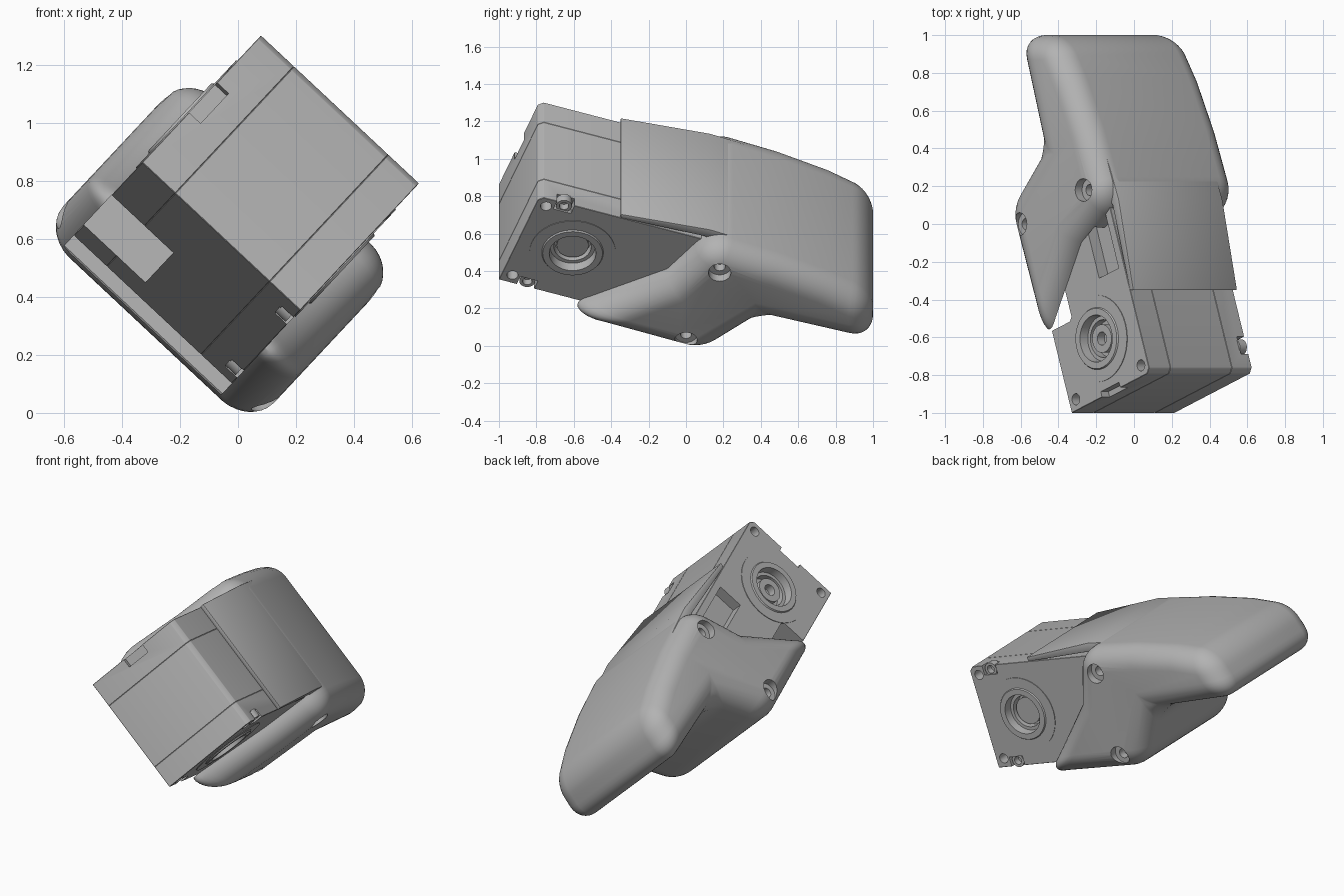
import bpy, bmesh, math
from mathutils import Matrix, Vector

cube = bpy.data.objects.get("Cube")
if cube:
    bpy.data.objects.remove(cube, do_unlink=True)

# One grey plastic for everything
grey = bpy.data.materials.new("grey plastic")
grey.use_nodes = True
COLOUR = (0.45, 0.45, 0.45, 1)
grey.diffuse_color = COLOUR
grey.node_tree.nodes["Principled BSDF"].inputs["Base Color"].default_value = COLOUR

# Frames: the assembly is rolled about y, the motor is also pitched inside it
ROLL = Matrix.Rotation(math.radians(43.1), 4, 'Y')
MOTOR = Matrix.Translation((0, -1, 0.405)) @ Matrix.Rotation(math.radians(-19.6), 4, 'X')
FLAT = Matrix.Identity(4)
LOW, HIGH = -0.831, -0.085          # motor side faces
LENGTH, HEIGHT = 1.03, 0.645
parts = []


def finish(name, bm, frame, keep=True):
    bmesh.ops.recalc_face_normals(bm, faces=bm.faces)
    mesh = bpy.data.meshes.new(name)
    bm.to_mesh(mesh)
    bm.free()
    mesh.transform(frame)
    mesh.materials.append(grey)
    ob = bpy.data.objects.new(name, mesh)
    bpy.context.collection.objects.link(ob)
    if keep:
        parts.append(ob)
    else:
        ob.hide_render = True
    return ob


def prism(name, points, u0, u1, frame=FLAT, keep=True):
    """Extrude a (length, height) outline across the width."""
    bm = bmesh.new()
    face = bm.faces.new([bm.verts.new((u0, a, b)) for a, b in points])
    new = bmesh.ops.extrude_face_region(bm, geom=[face])["geom"]
    bmesh.ops.translate(bm, verts=[g for g in new if isinstance(g, bmesh.types.BMVert)],
                        vec=(u1 - u0, 0, 0))
    return finish(name, bm, frame, keep)


def box(name, u, a, b, frame=FLAT, keep=True):
    outline = [(a[0], b[0]), (a[1], b[0]), (a[1], b[1]), (a[0], b[1])]
    return prism(name, outline, u[0], u[1], frame, keep)


def rod(name, u, a, b, r, frame=FLAT, keep=True):
    bm = bmesh.new()
    place = Matrix.Translation((sum(u) / 2, a, b)) @ Matrix.Rotation(math.pi / 2, 4, 'Y')
    bmesh.ops.create_cone(bm, cap_ends=True, segments=32, radius1=r, radius2=r,
                          depth=abs(u[1] - u[0]), matrix=place)
    return finish(name, bm, frame, keep)


def apply(ob, mod):
    bpy.context.view_layer.objects.active = ob
    bpy.ops.object.modifier_apply(modifier=mod.name)


def cut(ob, cutter):
    mod = ob.modifiers.new("cut", 'BOOLEAN')
    mod.operation, mod.solver, mod.object = 'DIFFERENCE', 'EXACT', cutter
    apply(ob, mod)
    bpy.data.objects.remove(cutter, do_unlink=True)


def bevel(ob, width, segments, angle):
    mod = ob.modifiers.new("round", 'BEVEL')
    mod.width, mod.segments = width, segments
    mod.limit_method, mod.angle_limit = 'ANGLE', math.radians(angle)
    mod.use_clamp_overlap = False
    apply(ob, mod)


# Motor case: three slabs with visible seams
C = 0.025
outline = [(0, 0), (LENGTH, 0), (LENGTH, HEIGHT), (C, HEIGHT), (0, HEIGHT - C)]
slabs = [prism("motor_case_" + n, outline, a, b, MOTOR) for n, a, b in (
    ("right", LOW, -0.675), ("middle", -0.675, -0.23), ("left", -0.23, HIGH))]
for slab in slabs:
    bevel(slab, 0.002, 1, 30)

# Connector pocket under the case
for slab in slabs[:2]:
    cut(slab, box("pocket", (LOW - 0.05, -0.54), (0.46, 0.88), (-0.1, 0.17), MOTOR, False))

# Output horns and screw holes on both sides of the motor
RIM = [(0, -0.11), (0.19, -0.11), (0.19, -0.004), (0.23, -0.004), (0.23, 0.004),
       (0.165, 0.004), (0.16, 0.012), (0.125, 0.012), (0.12, -0.04), (0.1, -0.04), (0.1, -0.09)]
HUBS = {-1: [(0.075, -0.09), (0.075, -0.03), (0.035, -0.03), (0.035, -0.08), (0, -0.08)],
        1: [(0.085, -0.09), (0.085, -0.05), (0, -0.05)]}
MID = HEIGHT / 2
for slab, face, sign, side in ((slabs[0], LOW, -1, "right"), (slabs[2], HIGH, 1, "left")):
    out = face + sign * 0.05
    cut(slab, rod("horn_bore", (out, face - sign * 0.12), 0.303, MID, 0.2, MOTOR, False))
    for n in (0.055, HEIGHT - 0.055):
        cut(slab, rod("screw_hole", (out, face - sign * 0.07), 0.057, n, 0.03, MOTOR, False))

    bm = bmesh.new()
    centre = Vector((face, 0.303, MID))
    ring = [bm.verts.new(centre + Vector((sign * h, r, 0))) for r, h in RIM + HUBS[sign]]
    edges = [bm.edges.new(pair) for pair in zip(ring, ring[1:])]
    bmesh.ops.spin(bm, geom=ring + edges, cent=centre, axis=(1, 0, 0),
                   angle=math.tau, steps=40, use_duplicate=False)
    bmesh.ops.remove_doubles(bm, verts=bm.verts, dist=0.0005)
    finish(side + "_horn", bm, MOTOR)

# Right side: front notch and a shallow side recess
cut(slabs[0], box("front_notch", (LOW - 0.05, LOW + 0.055), (-0.1, 0.03),
                  (0.25, 0.4), MOTOR, False))
cut(slabs[0], box("side_recess", (LOW - 0.05, LOW + 0.07), (0.6, 0.95),
                  (0.44, 0.6), MOTOR, False))

# Left side: edge notches holding small screw bosses
for s, n, rows in ((0.15, 0.03, (-0.1, 0.06)), (0.9, 0.03, (-0.1, 0.06)),
                   (0.15, HEIGHT - 0.03, (HEIGHT - 0.06, 0.8))):
    cut(slabs[2], box("edge_notch", (HIGH + 0.05, HIGH - 0.055), (s - 0.05, s + 0.05),
                      rows, MOTOR, False))
    boss = rod("screw_boss", (HIGH - 0.06, HIGH - 0.01), s, n, 0.042, MOTOR)
    cut(boss, rod("boss_hole", (HIGH - 0.05, HIGH + 0.02), s, n, 0.025, MOTOR, False))

# Rounded shell with two side flanges and a tail
SIDES = ((-0.927, -1), (0.067, 1))
shell = prism("rounded_shell", [
    (-0.63, 0.225), (0.09, -0.037), (0.40, 0.23), (1.0, 0.04), (1.0, 0.35), (0.77, 0.49),
    (0.5, 0.625), (0.13, 0.775), (-0.1, 0.485)], SIDES[0][0], SIDES[1][0])
bevel(shell, 0.13, 8, 30)
cut(shell, prism("motor_slot", [(-0.3, -0.5), (0.55, -0.5), (1.06, -0.04), (1.0, 0.5),
                                (-0.3, 0.5)], LOW, HIGH, MOTOR, False))

# Counterbored screw holes in the flanges
for face, sign in SIDES:
    for y, v in ((0.18, 0.595), (0.0, 0.1)):
        for r, depth in ((0.06, 0.05), (0.03, 0.1)):
            cut(shell, rod("bore", (face + sign * 0.05, face - sign * depth), y, v, r, FLAT, False))

# Thin lid over the top of the motor, blending into the shell
lid = prism("top_lid", [(-0.35, 0.887), (-0.35, 0.858), (0.1, 0.725), (0.3, 0.55), (0.5, 0.5),
                        (0.5, 0.61), (0.3, 0.704), (0.13, 0.773)], LOW - 0.004, HIGH + 0.004)
bevel(lid, 0.005, 2, 40)

# Roll everything into place and shade
for ob in parts:
    ob.data.transform(ROLL)
    bpy.ops.object.select_all(action='DESELECT')
    ob.select_set(True)
    bpy.context.view_layer.objects.active = ob
    bpy.ops.object.shade_smooth_by_angle(angle=math.radians(32))
